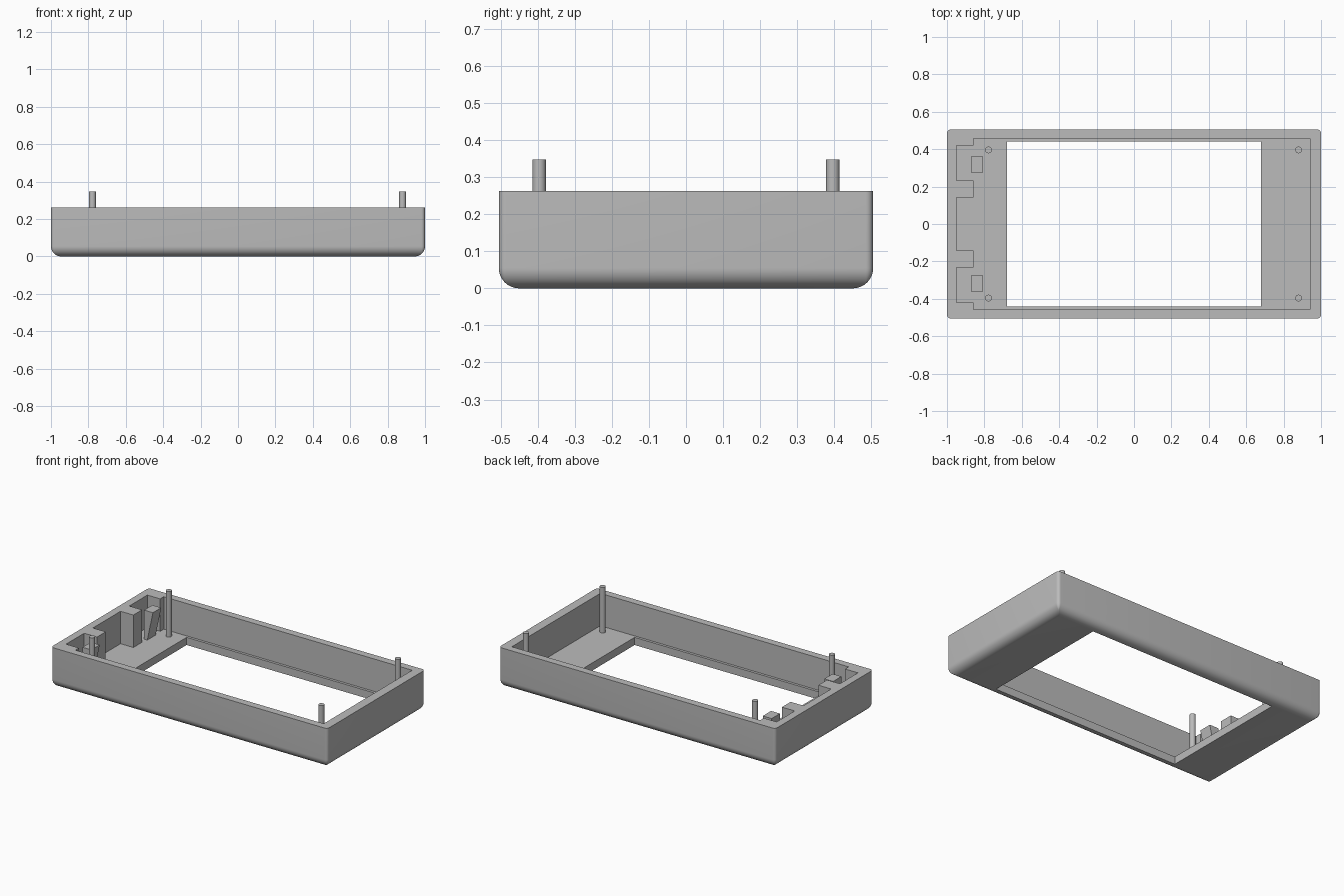
import bpy, bmesh, math

if "Cube" in bpy.data.objects:
    bpy.data.objects.remove(bpy.data.objects["Cube"])

grey = bpy.data.materials.new("plain grey")
grey.diffuse_color = (0.5, 0.5, 0.5, 1)
grey.use_nodes = True
grey.node_tree.nodes["Principled BSDF"].inputs["Base Color"].default_value = grey.diffuse_color

HX, HY, TOP = 1.0, 0.505, 0.262      # half length, half width, rim height
FLOOR, FILLET, CORNER = 0.05, 0.055, 0.02


def make(name, bm):
    bmesh.ops.recalc_face_normals(bm, faces=bm.faces)
    me = bpy.data.meshes.new(name)
    bm.to_mesh(me)
    bm.free()
    me.materials.append(grey)
    ob = bpy.data.objects.new(name, me)
    bpy.context.collection.objects.link(ob)
    return ob


def loft(name, rings):
    """Closed solid through rings that share a point count."""
    bm = bmesh.new()
    loops = [[bm.verts.new(p) for p in ring] for ring in rings]
    n = len(loops[0])
    for a, b in zip(loops, loops[1:]):
        for i in range(n):
            j = (i + 1) % n
            bm.faces.new((a[i], a[j], b[j], b[i]))
    bm.faces.new(loops[0][::-1])
    bm.faces.new(loops[-1])
    return make(name, bm)


def prism(name, pts, z0, z1):
    return loft(name, [[(x, y, z) for x, y in pts] for z in (z0, z1)])


def rounded_ring(inset, z):
    r = max(CORNER - inset, 0.002)
    cx, cy = HX - inset - r, HY - inset - r
    pts = []
    for k, (sx, sy) in enumerate([(1, 1), (-1, 1), (-1, -1), (1, -1)]):
        for i in range(7):
            a = math.pi / 2 * (k + i / 6)
            pts.append((sx * cx + r * math.cos(a), sy * cy + r * math.sin(a), z))
    return pts


def smooth(ob):
    bpy.ops.object.select_all(action='DESELECT')
    ob.select_set(True)
    bpy.context.view_layer.objects.active = ob
    bpy.ops.object.shade_smooth_by_angle(angle=math.radians(30))


# Outer body with a rounded bottom edge
rings = []
for i in range(13):
    a = math.pi / 2 * i / 12
    rings.append(rounded_ring(FILLET * (1 - math.sin(a)), FILLET * (1 - math.cos(a))))
rings.append(rounded_ring(0, TOP))
shell = loft("case_shell", rings)

# Cavity outline: notched end wall, mirrored front to back
half = [(0.94, 0.457), (-0.857, 0.457), (-0.857, 0.42), (-0.95, 0.42),
        (-0.95, 0.233), (-0.857, 0.233), (-0.857, 0.143), (-0.95, 0.143)]
outline = half + [(x, -y) for x, y in reversed(half)]
cavity = prism("cavity_cutter", outline, FLOOR, TOP + 0.2)

# Window through the floor
window = prism("window_cutter", [(0.68, 0.44), (-0.68, 0.44), (-0.68, -0.44), (0.68, -0.44)],
               -0.1, FLOOR + 0.1)

for cutter in (cavity, window):
    mod = shell.modifiers.new("cut", 'BOOLEAN')
    mod.operation, mod.solver, mod.object = 'DIFFERENCE', 'EXACT', cutter
    bpy.context.view_layer.objects.active = shell
    bpy.ops.object.modifier_apply(modifier=mod.name)
    bpy.data.objects.remove(cutter)
smooth(shell)

for side, tag in ((-1, "front"), (1, "back")):
    # Upright locating pins
    for x, end in ((-0.778, "left"), (0.88, "right")):
        circle = [(x + 0.018 * math.cos(t * math.pi / 16),
                   side * 0.396 + 0.018 * math.sin(t * math.pi / 16)) for t in range(32)]
        smooth(prism(f"pin_{tag}_{end}", circle, FLOOR - 0.01, 0.348))
    # Snap clips: wedges that widen towards the top
    profile = [(-0.872, FLOOR - 0.005), (-0.85, FLOOR - 0.005), (-0.808, 0.24), (-0.872, 0.24)]
    loft(f"snap_clip_{tag}", [[(x, side * y, z) for x, z in profile] for y in (0.275, 0.361)])
